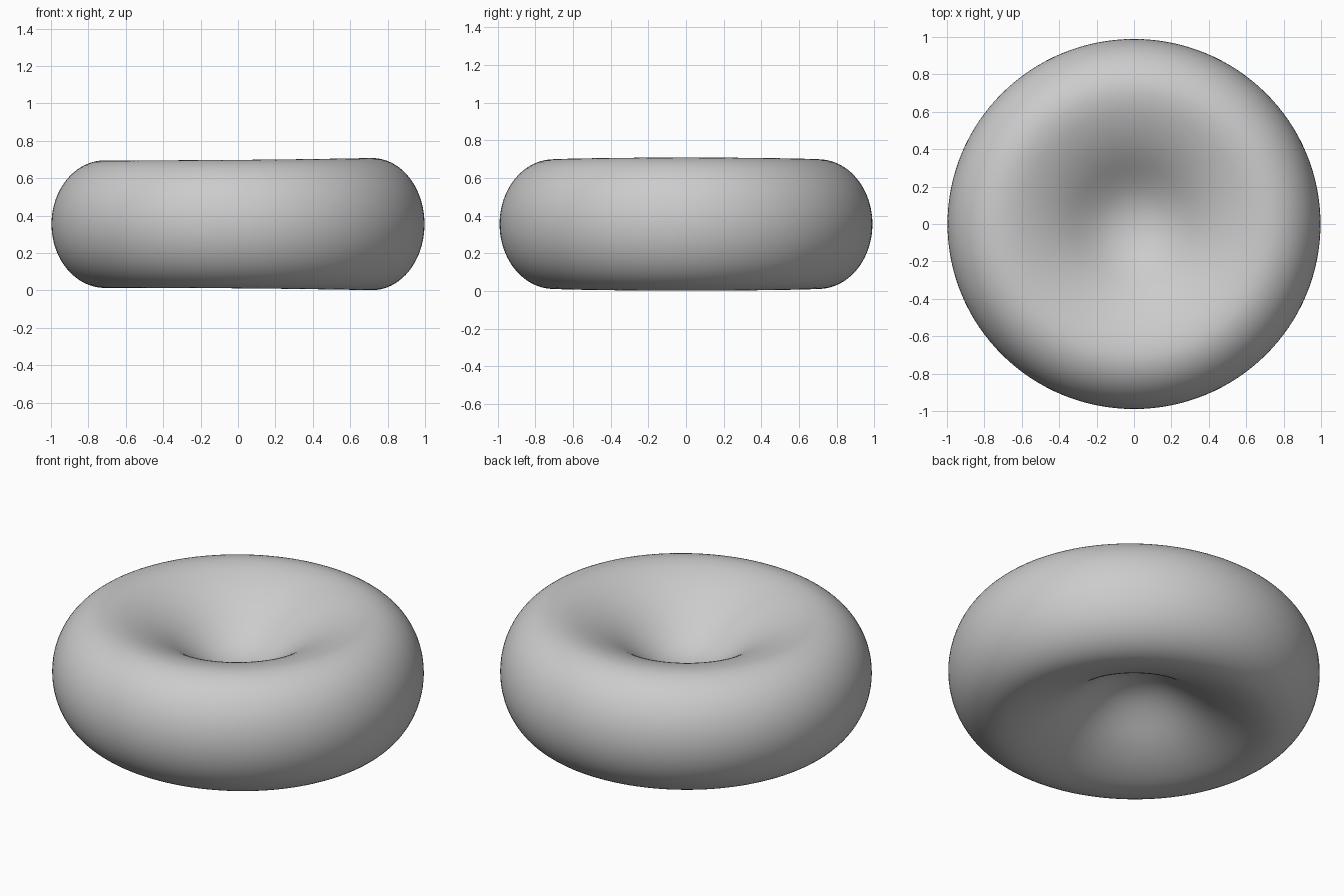
import bpy, bmesh, math

if "Cube" in bpy.data.objects:
    bpy.data.objects.remove(bpy.data.objects["Cube"])

SEGMENTS = 64
MID_Z = 0.355      # height of the equator
RIM_R, RIM_Z = 0.71, 0.345

# Half profile (radius, height above equator): centre of the dimple out to the rim crest
dimple = [(0.0, 0.04), (0.05, 0.043), (0.1, 0.053), (0.15, 0.07), (0.2, 0.096),
          (0.25, 0.128), (0.3, 0.164), (0.35, 0.201), (0.4, 0.234), (0.45, 0.263),
          (0.5, 0.288), (0.55, 0.309), (0.6, 0.326), (0.65, 0.339), (RIM_R, RIM_Z)]
# Rounded outer edge, from the crest to the equator
outer = [(RIM_R + (1 - RIM_R) * math.sin(a), RIM_Z * math.cos(a))
         for a in (math.pi / 2 * i / 10 for i in range(1, 11))]
upper = dimple + outer
profile = upper + [(r, -z) for r, z in reversed(upper[:-1])]


def place(r, z, angle):
    """Point on the disc, slightly thicker towards one side."""
    x, y = r * math.cos(angle), r * math.sin(angle)
    swell = 1 + 0.025 * x + 0.022 * x * x
    return x, y * 0.992, MID_Z + z * swell


# Lathe the profile into a closed biconcave disc
bm = bmesh.new()
rings = []
for r, z in profile:
    count = 1 if r == 0 else SEGMENTS
    rings.append([bm.verts.new(place(r, z, 2 * math.pi * k / SEGMENTS)) for k in range(count)])
for a, b in zip(rings, rings[1:]):
    for k in range(SEGMENTS):
        n = (k + 1) % SEGMENTS
        if len(a) == 1:
            bm.faces.new((a[0], b[k], b[n]))
        elif len(b) == 1:
            bm.faces.new((a[k], b[0], a[n]))
        else:
            bm.faces.new((a[k], b[k], b[n], a[n]))
bmesh.ops.recalc_face_normals(bm, faces=bm.faces)
for f in bm.faces:
    f.smooth = True

mesh = bpy.data.meshes.new("biconcave_disc")
bm.to_mesh(mesh)
bm.free()
disc = bpy.data.objects.new("biconcave_disc", mesh)
bpy.context.collection.objects.link(disc)

# Soft surface
sub = disc.modifiers.new("smooth", 'SUBSURF')
sub.levels = sub.render_levels = 1

grey = bpy.data.materials.new("light grey")
grey.diffuse_color = (0.6, 0.6, 0.6, 1)
grey.use_nodes = True
grey.node_tree.nodes["Principled BSDF"].inputs["Base Color"].default_value = grey.diffuse_color
mesh.materials.append(grey)
